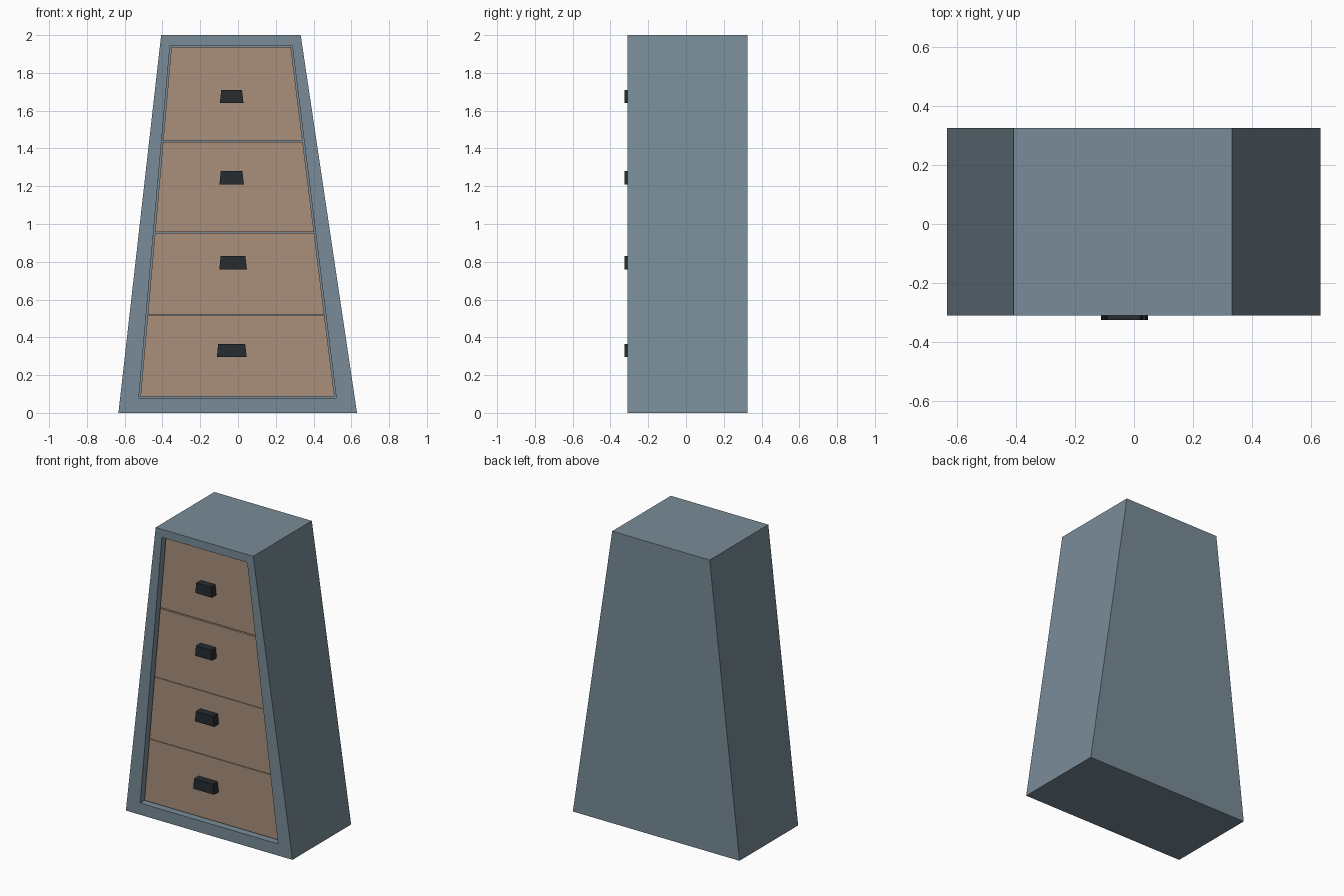
import bpy, bmesh

if "Cube" in bpy.data.objects:
    bpy.data.objects.remove(bpy.data.objects["Cube"])

def material(name, rgb):
    m = bpy.data.materials.new(name)
    m.diffuse_color = (*rgb, 1)
    m.use_nodes = True
    m.node_tree.nodes["Principled BSDF"].inputs["Base Color"].default_value = m.diffuse_color
    return m

BLUE = material("blue_grey_paint", (0.19, 0.26, 0.31))
TAN = material("tan_wood", (0.40, 0.28, 0.20))
DARK = material("dark_metal", (0.02, 0.025, 0.03))

def finish(bm, name, mat):
    bmesh.ops.recalc_face_normals(bm, faces=bm.faces)
    me = bpy.data.meshes.new(name)
    bm.to_mesh(me)
    bm.free()
    me.materials.append(mat)
    ob = bpy.data.objects.new(name, me)
    bpy.context.collection.objects.link(ob)
    return ob

def loft(name, rings, mat):
    """Skin a list of (outline, y) rings, capped at both ends."""
    bm = bmesh.new()
    loops = [[bm.verts.new((x, y, z)) for x, z in pts] for pts, y in rings]
    for a, b in zip(loops, loops[1:]):
        n = len(a)
        for i in range(n):
            j = (i + 1) % n
            bm.faces.new((a[i], a[j], b[j], b[i]))
    bm.faces.new(loops[0])
    bm.faces.new(loops[-1])
    return finish(bm, name, mat)

def trapezoid(z0, l0, r0, z1, l1, r1):
    return [(l0, z0), (r0, z0), (r1, z1), (l1, z1)]

# Leaning cabinet shell with a recessed front opening
outer = trapezoid(0, -0.633, 0.63, 2, -0.407, 0.332)
opening = trapezoid(0.08, -0.525, 0.52, 1.945, -0.36, 0.287)
FRONT, BACK, FACE, FLOOR = -0.31, 0.325, -0.275, -0.25
loft("cabinet", [(outer, BACK), (outer, FRONT), (opening, FRONT), (opening, FLOOR)], BLUE)

# Drawer fronts follow the tapering sides of the opening
def side(z, low, high):
    t = (z - 0.08) / (1.945 - 0.08)
    return low + (high - low) * t

def drawer_outline(z0, z1, gap=0.008):
    l0, l1 = (side(z, -0.525, -0.36) + gap for z in (z0, z1))
    r0, r1 = (side(z, 0.52, 0.287) - gap for z in (z0, z1))
    return trapezoid(z0, l0, r0, z1, l1, r1)

spans = [(0.088, 0.518), (0.522, 0.953), (0.957, 1.433), (1.441, 1.938)]
for i, (z0, z1) in enumerate(spans, 1):
    pts = drawer_outline(z0, z1)
    loft(f"drawer_front_{i}", [(pts, FACE), (pts, FLOOR)], TAN)

# Block handles: base z, left, right
handles = [(0.295, -0.112, 0.046), (0.76, -0.099, 0.047),
           (1.21, -0.098, 0.031), (1.64, -0.096, 0.029)]
for i, (z, l, r) in enumerate(handles, 1):
    pts = trapezoid(z, l, r, z + 0.07, l + 0.007, r - 0.008)
    loft(f"handle_{i}", [(pts, -0.325), (pts, FACE + 0.005)], DARK)
